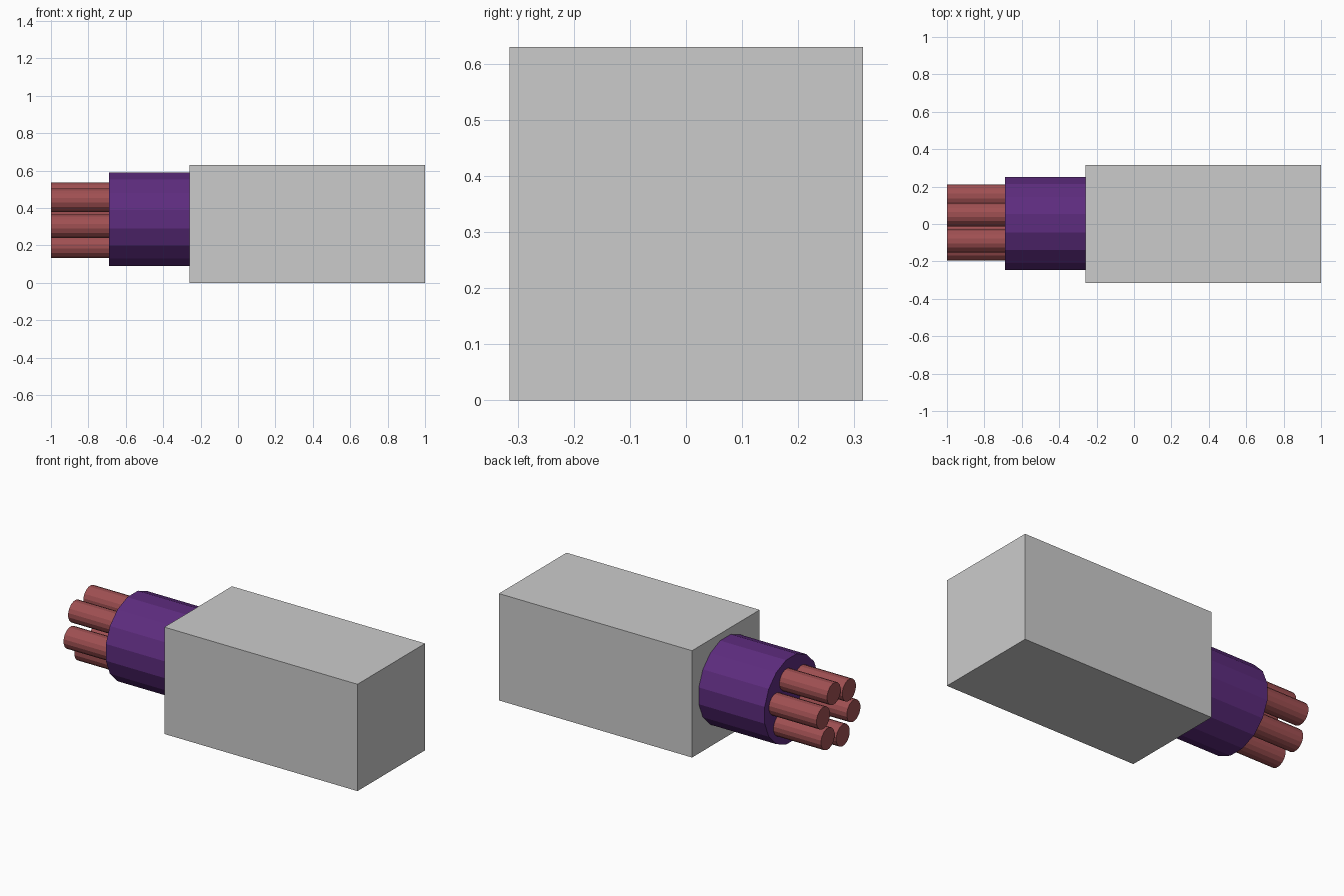
import bpy, bmesh, math
from mathutils import Matrix

if "Cube" in bpy.data.objects:
    bpy.data.objects.remove(bpy.data.objects["Cube"])


def material(name, rgb):
    m = bpy.data.materials.new(name)
    m.diffuse_color = (*rgb, 1)
    m.use_nodes = True
    m.node_tree.nodes["Principled BSDF"].inputs["Base Color"].default_value = m.diffuse_color
    return m


def add_object(name, bm, mat=None):
    mesh = bpy.data.meshes.new(name)
    bm.to_mesh(mesh)
    bm.free()
    if mat:
        mesh.materials.append(mat)
    obj = bpy.data.objects.new(name, mesh)
    bpy.context.collection.objects.link(obj)
    return obj


def x_cylinder(name, x0, x1, y, z, radius, sides, mat):
    """Flat-shaded capped cylinder along x, with a flat side facing up."""
    bm = bmesh.new()
    place = (Matrix.Translation(((x0 + x1) / 2, y, z))
             @ Matrix.Rotation(math.pi / 2, 4, 'Y')
             @ Matrix.Rotation(math.pi / sides, 4, 'Z'))
    bmesh.ops.create_cone(bm, cap_ends=True, segments=sides, radius1=radius,
                          radius2=radius, depth=x1 - x0, matrix=place)
    return add_object(name, bm, mat)


purple = material("purple_sleeve", (0.11, 0.025, 0.21))
red = material("red_wire", (0.35, 0.08, 0.085))

# Connector housing block
bm = bmesh.new()
bmesh.ops.create_cube(bm, size=1, matrix=Matrix.Translation((0.37, 0, 0.315))
                      @ Matrix.Diagonal((1.26, 0.63, 0.63, 1)))
add_object("housing", bm)

# Cable sleeve, seated slightly into the housing
x_cylinder("sleeve", -0.69, -0.24, 0.003, 0.34, 0.254, 16, purple)

# Ring of six wires coming out of the sleeve
for i in range(6):
    a = math.radians(13 + 60 * i)
    x_cylinder(f"wire_{i + 1}", -1.0, -0.66, 0.008 + 0.145 * math.cos(a),
               0.335 + 0.145 * math.sin(a), 0.064, 16, red)
